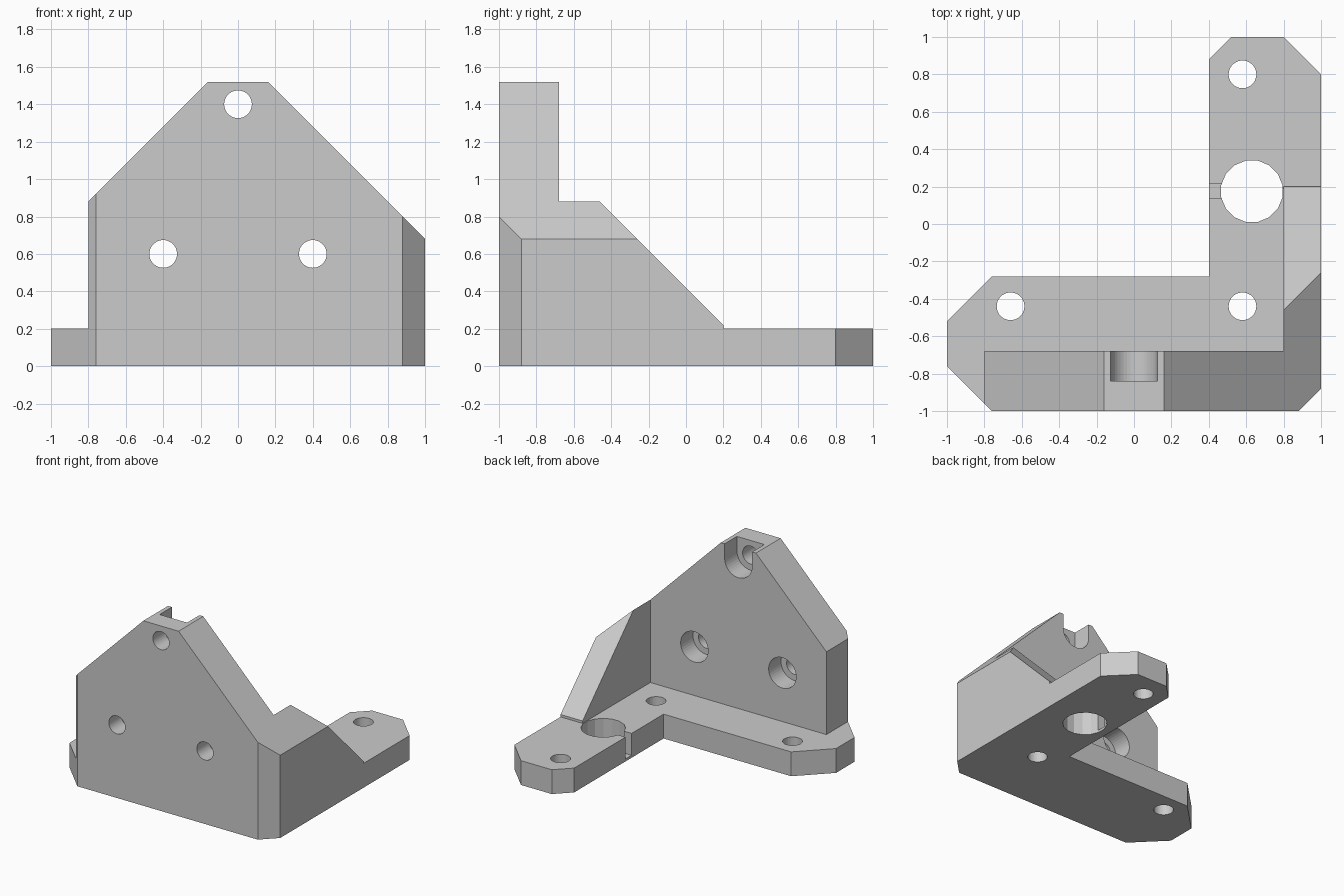
import bpy, bmesh, math
from mathutils import Vector

if "Cube" in bpy.data.objects:
    bpy.data.objects.remove(bpy.data.objects["Cube"], do_unlink=True)

grey = bpy.data.materials.new("plain grey")
grey.use_nodes = True
grey.diffuse_color = (0.6, 0.6, 0.6, 1)
grey.node_tree.nodes["Principled BSDF"].inputs["Base Color"].default_value = (0.6, 0.6, 0.6, 1)

# How a profile point (a, b) at depth d maps to space, for each extrusion axis
PLACE = {
    "x": lambda a, b, d: (d, a, b),
    "y": lambda a, b, d: (a, d, b),
    "z": lambda a, b, d: (a, b, d),
}


def prism(name, profile, axis, lo, hi, clips=()):
    """Extrude a profile, then slice off whatever lies outside each (point, normal) plane."""
    bm = bmesh.new()
    place = PLACE[axis]
    face = bm.faces.new([bm.verts.new(place(a, b, lo)) for a, b in profile])
    extruded = bmesh.ops.extrude_face_region(bm, geom=[face], use_keep_orig=True)
    moved = [g for g in extruded["geom"] if isinstance(g, bmesh.types.BMVert)]
    bmesh.ops.translate(bm, verts=moved, vec=place(0, 0, hi - lo))
    for point, normal in clips:
        bmesh.ops.bisect_plane(bm, geom=bm.verts[:] + bm.edges[:] + bm.faces[:],
                               plane_co=point, plane_no=Vector(normal).normalized(),
                               clear_outer=True)
        bmesh.ops.holes_fill(bm, edges=[e for e in bm.edges if e.is_boundary])
    bmesh.ops.recalc_face_normals(bm, faces=bm.faces[:])
    mesh = bpy.data.meshes.new(name)
    bm.to_mesh(mesh)
    bm.free()
    mesh.materials.append(grey)
    obj = bpy.data.objects.new(name, mesh)
    bpy.context.collection.objects.link(obj)
    return obj


def circle(cx, cy, r, n=40, turn=0.0):
    return [(cx + r * math.cos(math.tau * (i + turn) / n),
             cy + r * math.sin(math.tau * (i + turn) / n)) for i in range(n)]


def combine(target, tool, operation):
    mod = target.modifiers.new(operation.lower(), "BOOLEAN")
    mod.operation = operation
    mod.solver = "EXACT"
    mod.object = tool
    bpy.context.view_layer.objects.active = target
    bpy.ops.object.modifier_apply(modifier=mod.name)
    bpy.data.objects.remove(tool, do_unlink=True)


# L-shaped foot with chamfered corners
bracket = prism("corner_bracket", [
    (-0.76, -1), (0.88, -1), (1, -0.88), (1, 0.8), (0.8, 1), (0.52, 1),
    (0.4, 0.88), (0.4, -0.28), (-0.76, -0.28), (-1, -0.52), (-1, -0.76)], "z", 0, 0.2)

# Upright front plate, tapering to a flat top
front_plate = prism("front_plate", [
    (-0.8, 0), (1, 0), (1, 0.68), (0.16, 1.52), (-0.16, 1.52), (-0.8, 0.88)],
    "y", -1, -0.68,
    [((0.88, -1, 0), (1, -1, 0)), ((-0.76, -1, 0), (-1, -1, 0))])
combine(bracket, front_plate, "UNION")

# Sloping side brace, bevelled to follow the front plate's edge
side_brace = prism("side_brace", [
    (-0.8, 0), (0.2, 0), (0.2, 0.22), (-0.58, 1), (-0.8, 1)],
    "x", 0.8, 1, [((1, 0, 0.68), (1, 0, 1))])
combine(bracket, side_brace, "UNION")

# Screw holes through the foot
for x, y in [(-0.66, -0.44), (0.58, -0.44), (0.58, 0.8)]:
    combine(bracket, prism("foot_hole", circle(x, y, 0.074), "z", -0.1, 0.4), "DIFFERENCE")

# Large rod hole and its narrow side slot
combine(bracket, prism("rod_hole", circle(0.63, 0.175, 0.167, 16, 0.5), "z", -0.1, 0.4),
        "DIFFERENCE")
combine(bracket, prism("rod_slot", [(0.3, 0.135), (0.55, 0.135), (0.55, 0.215), (0.3, 0.215)],
                       "z", 0.02, 0.4), "DIFFERENCE")

# Screw holes through the plate, with recesses for the heads at the back
for x, z in [(-0.4, 0.6), (0.4, 0.6), (0, 1.4)]:
    combine(bracket, prism("plate_hole", circle(x, z, 0.074), "y", -1.1, -0.6), "DIFFERENCE")
    recess = circle(x, z, 0.125)
    if x == 0:  # the top recess runs out through the upper edge
        recess = [(a, b if b <= z + 0.001 else 1.7) for a, b in recess if b <= z + 0.001]
        recess = [(-0.125, 1.7)] + recess + [(0.125, 1.7)]
        recess = sorted(recess[1:-1], key=lambda p: p[0]) + [(0.125, 1.7), (-0.125, 1.7)]
    combine(bracket, prism("head_recess", recess, "y", -0.84, -0.6), "DIFFERENCE")
